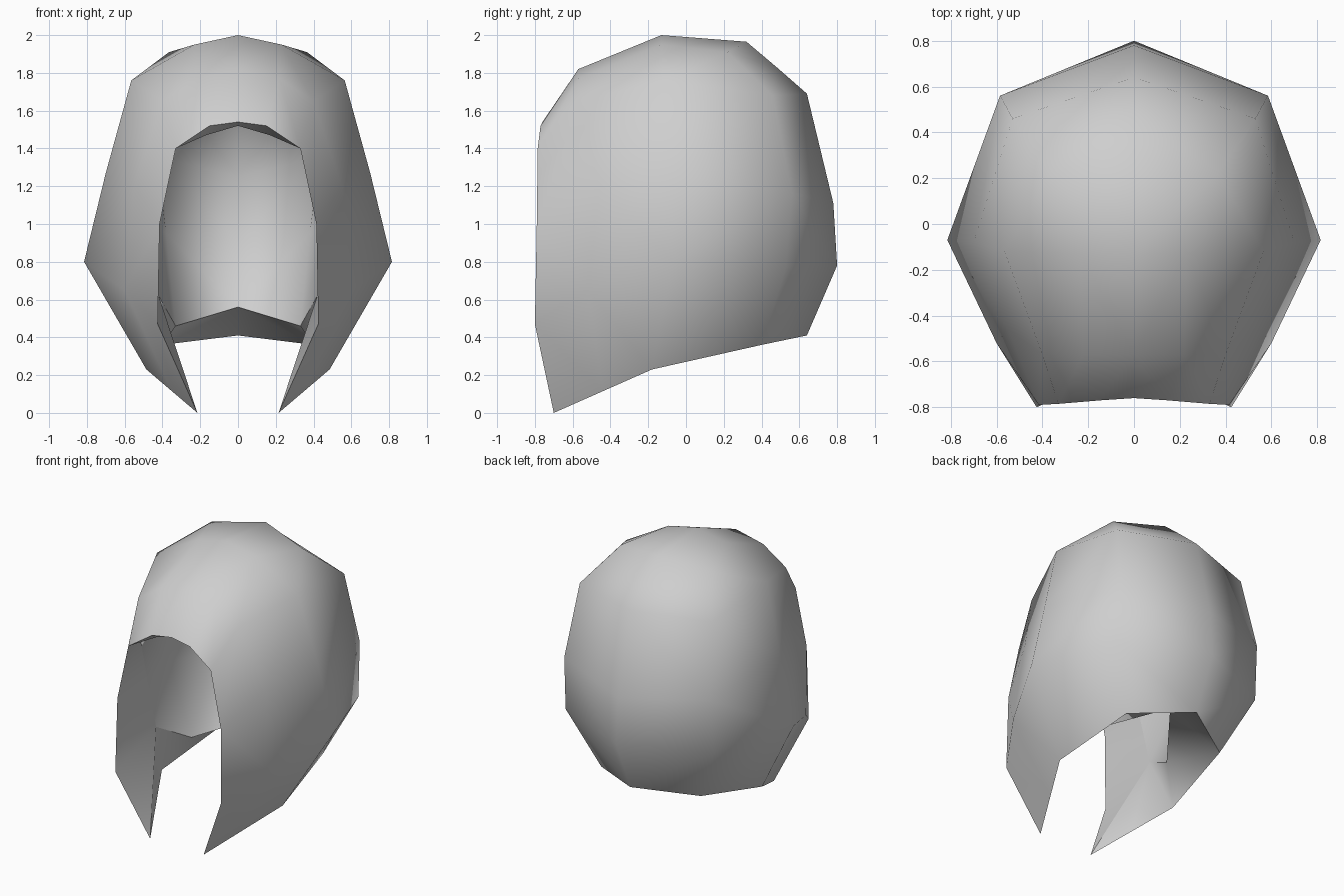
import bpy, bmesh
from mathutils import Vector

if "Cube" in bpy.data.objects:
    bpy.data.objects.remove(bpy.data.objects["Cube"], do_unlink=True)

# Single flat colour
grey = bpy.data.materials.new("light_grey")
grey.use_nodes = True
colour = (0.62, 0.62, 0.62, 1)
grey.diffuse_color = colour
grey.node_tree.nodes["Principled BSDF"].inputs["Base Color"].default_value = colour

# Left-half arches of the outer dome, each from the centre line down to the hem
opening = [(0, -.76, 1.54), (.15, -.77, 1.52), (.33, -.785, 1.40),
           (.415, -.79, 1.0), (.425, -.80, .47), (.215, -.70, 0)]
front = [(0, -.57, 1.82), (.22, -.57, 1.77), (.40, -.57, 1.65),
         (.55, -.46, 1.2), (.60, -.52, .65), (.35, -.44, .115)]
side = [(0, -.13, 2.0), (.23, -.13, 1.95), (.565, -.12, 1.76),
        (.70, -.08, 1.27), (.815, -.07, .80), (.485, -.18, .23)]
corner = [(0, .32, 1.965), (.365, .22, 1.91), (.53, .46, 1.68),
          (.585, .56, 1.165), (.595, .53, .775), (.40, .40, .36)]
back = [(0, .32, 1.965), (0, .48, 1.83), (0, .64, 1.69),
        (0, .78, 1.11), (0, .80, .78), (0, .64, .41)]

# Arches of the lining
in_opening = [(0, -.70, 1.52), (.17, -.68, 1.47), (.34, -.64, 1.42),
              (.42, -.44, 1.0), (.42, -.34, .62)]
in_side = [(0, -.10, 1.82), (.25, -.12, 1.74), (.45, -.15, 1.5),
           (.47, -.12, 1.0), (.33, -.06, .46)]
in_corner = [(0, .30, 1.68), (.25, .28, 1.58), (.40, .22, 1.35),
             (.38, .24, .95), (.33, -.06, .46)]
in_back = [(0, .30, 1.68), (0, .42, 1.5), (0, .52, 1.25),
           (0, .53, .9), (0, .37, .56)]

# Lower border of the dome and of the lining, from the cheek tip to the nape
tip = opening[-1]
hem = [arch[-1] for arch in (opening, front, side, corner, back)]
in_hem = [arch[-1] for arch in (in_opening, in_opening, in_opening, in_corner, in_back)]

bm = bmesh.new()
group = bm.faces.layers.int.new("group")
verts = {}


def vert(point, sign):
    """Vertex of one half; coincident points are shared."""
    x, y, z = point
    key = (x * sign, y, z)
    if key not in verts:
        verts[key] = bm.verts.new(key)
    return verts[key]


def reach(p, q):
    """Distance of a diagonal's middle from the heart of the hood."""
    return ((Vector(p) + Vector(q)) / 2 - Vector((0, 0, 1))).length


def split(ring):
    """Cut a four-sided ring along its outer diagonal, so that it bulges."""
    if len(ring) == 3:
        return [ring]
    a, b, c, d = ring
    if reach(a, c) > reach(b, d):
        return [(a, b, c), (a, c, d)]
    return [(a, b, d), (b, c, d)]


def loft(number, arches):
    """Bridge neighbouring arches on both halves; repeated points give triangles."""
    for a, b in zip(arches, arches[1:]):
        for i in range(len(a) - 1):
            ring = list(dict.fromkeys((a[i], a[i + 1], b[i + 1], b[i])))
            for triangle in split(ring):
                for sign in (1, -1):
                    face = bm.faces.new([vert(p, sign) for p in triangle])
                    face[group] = number
                    face.smooth = True


loft(0, [opening, front, side, corner, back])          # outer dome
loft(1, [opening, in_opening + [tip]])                 # rim of the face opening
loft(2, [hem, in_hem])                                 # underside
loft(3, [in_opening, in_side, in_corner, in_back])     # lining

# Keep a crease wherever two of these surfaces meet
bmesh.ops.recalc_face_normals(bm, faces=bm.faces)
for e in bm.edges:
    e.smooth = len({f[group] for f in e.link_faces}) == 1
bm.faces.layers.int.remove(group)

mesh = bpy.data.meshes.new("hood_shell")
bm.to_mesh(mesh)
bm.free()
mesh.materials.append(grey)
hood = bpy.data.objects.new("hood_shell", mesh)
bpy.context.collection.objects.link(hood)
